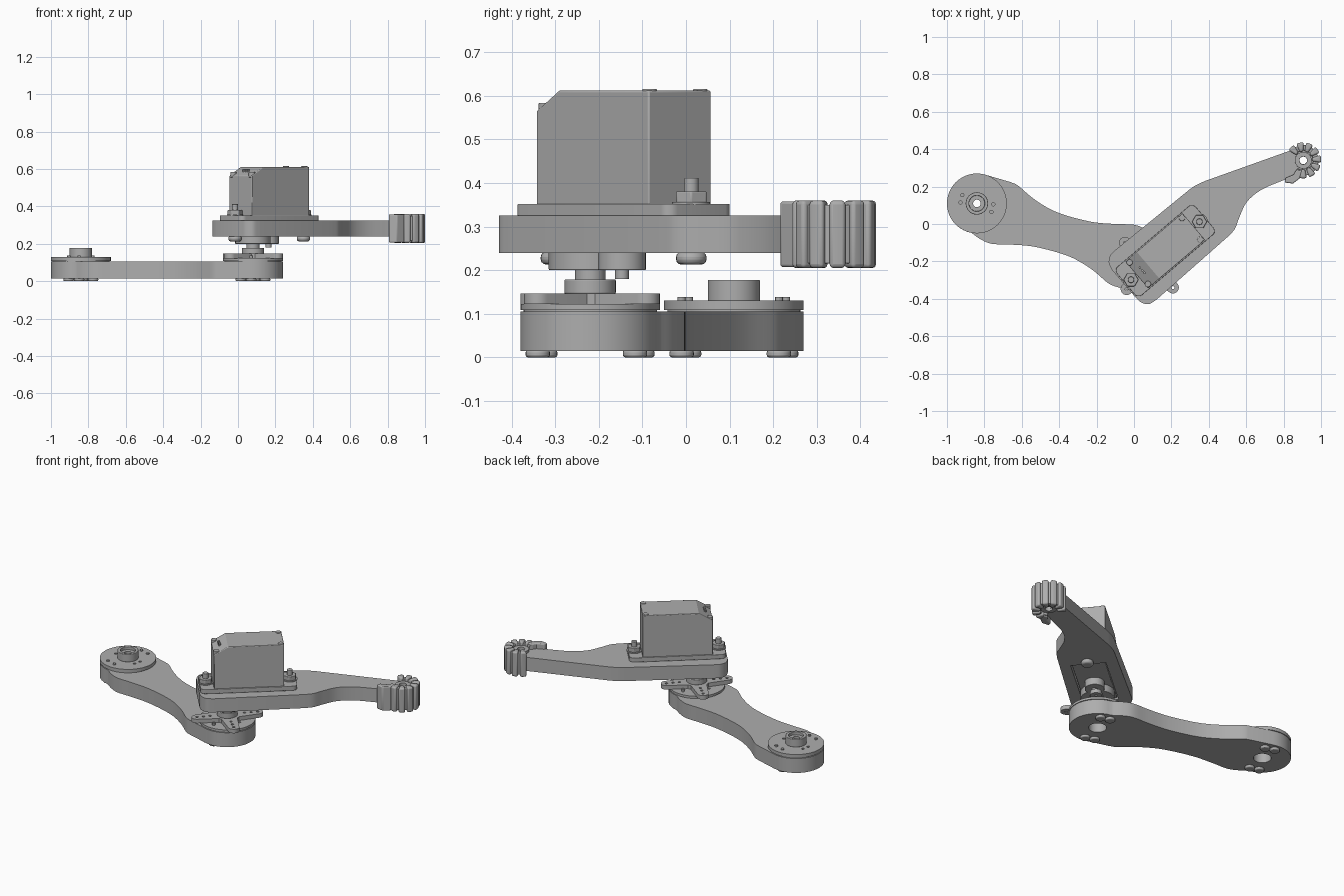
import bpy, bmesh
from math import sin, cos, pi, radians
from mathutils import Matrix, Vector

cube = bpy.data.objects.get("Cube")
if cube:
    bpy.data.objects.remove(cube, do_unlink=True)

grey = bpy.data.materials.new("plain grey")
grey.use_nodes = True
grey.diffuse_color = (0.42, 0.42, 0.42, 1)
for node in grey.node_tree.nodes:
    if node.type == 'BSDF_PRINCIPLED':
        node.inputs["Base Color"].default_value = grey.diffuse_color


def arc(c, r, a0, a1, n=24):
    """Points on an arc, angles in degrees."""
    angles = [radians(a0 + (a1 - a0) * i / n) for i in range(n + 1)]
    return [(c[0] + r * cos(a), c[1] + r * sin(a)) for a in angles]


def circle(c, r, n=32):
    return arc(c, r, 0, 360, n)[:-1]


def smooth(points, n=5):
    """Catmull-Rom curve through the points."""
    p = [Vector(q) for q in points]
    p = [p[0] * 2 - p[1]] + p + [p[-1] * 2 - p[-2]]
    out = []
    for a, b, c, d in zip(p, p[1:], p[2:], p[3:]):
        for i in range(n):
            t = i / n
            out.append(tuple(0.5 * (2 * b + (c - a) * t + (2 * a - 5 * b + 4 * c - d) * t * t
                                    + (3 * b - a - 3 * c + d) * t ** 3)))
    return out + [tuple(p[-2])]


def rounded_rect(a, b, r):
    pts = []
    for i, (sx, sy) in enumerate([(1, 1), (-1, 1), (-1, -1), (1, -1)]):
        pts += arc((sx * (a - r), sy * (b - r)), r, 90 * i, 90 * i + 90, 6)
    return pts


def plate(name, loops, z0, z1, bevel=0, matrix=Matrix()):
    """Extrude an outline (first loop) with holes (other loops) from z0 to z1."""
    curve = bpy.data.curves.new(name, 'CURVE')
    curve.dimensions = '2D'
    curve.fill_mode = 'BOTH'
    curve.extrude = (z1 - z0) / 2
    for loop in loops:
        spline = curve.splines.new('POLY')
        spline.points.add(len(loop) - 1)
        for point, (x, y) in zip(spline.points, loop):
            point.co = (x, y, 0, 1)
        spline.use_cyclic_u = True
    helper = bpy.data.objects.new(name + " helper", curve)
    bpy.context.collection.objects.link(helper)
    graph = bpy.context.evaluated_depsgraph_get()
    mesh = bpy.data.meshes.new_from_object(helper.evaluated_get(graph))
    bpy.data.objects.remove(helper, do_unlink=True)
    bm = bmesh.new()
    bm.from_mesh(mesh)
    bmesh.ops.remove_doubles(bm, verts=bm.verts, dist=1e-5)
    if bevel:
        bmesh.ops.dissolve_limit(bm, angle_limit=0.001, verts=bm.verts, edges=bm.edges)
    bmesh.ops.recalc_face_normals(bm, faces=bm.faces)
    bmesh.ops.transform(bm, matrix=matrix @ Matrix.Translation((0, 0, (z0 + z1) / 2)),
                        verts=bm.verts)
    bm.to_mesh(mesh)
    bm.free()
    mesh.materials.clear()
    mesh.materials.append(grey)
    obj = bpy.data.objects.new(name, mesh)
    bpy.context.collection.objects.link(obj)
    if bevel:
        mod = obj.modifiers.new("bevel", 'BEVEL')
        mod.width, mod.segments = bevel, 3
        mod.limit_method, mod.angle_limit = 'ANGLE', radians(40)
    bpy.ops.object.select_all(action='DESELECT')
    obj.select_set(True)
    bpy.context.view_layer.objects.active = obj
    bpy.ops.object.shade_smooth_by_angle(angle=radians(30))
    return obj


def around(c, offset):
    return (c[0] + offset[0], c[1] + offset[1])


# Lower arm: one half outline, turned half a circle for the other half
shoulder, elbow = (-0.84, 0.11), (0.08, -0.22)
edge = smooth([(0.11, -0.063), (0.06, -0.028), (0, -0.004), (-0.1, 0.0), (-0.235, 0.013),
               (-0.41, 0.062), (-0.53, 0.13), (-0.62, 0.205), (-0.66, 0.224)])
half = arc(elbow, 0.16, -108, 79) + edge[1:]
mid = (shoulder[0] + elbow[0], shoulder[1] + elbow[1])
outline = half + [(mid[0] - x, mid[1] - y) for x, y in half]
plate("lower_arm", [outline, circle(shoulder, 0.05), circle(elbow, 0.05)], 0.015, 0.105)

# Hub discs with their fastening screws
bolts = [(0.01, 0.12), (0.065, 0.103), (-0.01, -0.12), (-0.065, -0.103)]
pilots = [(0.088, -0.005), (0.078, -0.045), (-0.088, 0.005), (-0.078, 0.045)]
for label, c, top in (("shoulder", shoulder, 0.13), ("elbow", elbow, 0.123)):
    holes = [circle(around(c, p), 0.009, 8) for p in pilots]
    plate(label + "_spacer", [circle(c, 0.153, 48), circle(c, 0.02)] + holes, 0.104, 0.11)
    plate(label + "_disc", [circle(c, 0.16, 48), circle(c, 0.02)] + holes, 0.109, top)
    for p in bolts:
        plate(label + "_screw_head", [circle(around(c, p), 0.028, 20)], 0, 0.017, 0.006)
        plate(label + "_screw_tip", [circle(around(c, p), 0.009, 12)], 0.1, 0.138)
plate("shoulder_boss", [circle(shoulder, 0.06), circle(shoulder, 0.042)], 0.129, 0.178, 0.003)
plate("shoulder_boss_core", [circle(shoulder, 0.044), circle(shoulder, 0.02)], 0.129, 0.16)

# Four-armed horn below the servo
star, horn_holes = [], []
for k in range(4):
    a = 47 + 90 * k
    tip = arc(elbow, 0.175, a, a, 1)[0]
    star += arc(elbow, 0.075, a - 38, a - 38, 1)[:1] + arc(tip, 0.032, a - 85, a + 85, 12)
    star += arc(elbow, 0.075, a + 38, a + 38, 1)[:1]
    horn_holes += [circle(arc(elbow, r, a, a, 1)[0], 0.008, 10) for r in (0.1, 0.138, 0.176)]
plate("servo_horn", [star] + horn_holes, 0.122, 0.147)
plate("horn_boss", [circle(elbow, 0.059)], 0.146, 0.179, 0.003)
plate("output_shaft", [circle(elbow, 0.035)], 0.178, 0.205)

# Servo motor, turned about the vertical
centre, turn = (0.167, -0.143), radians(40.3)
place = Matrix.Translation((*centre, 0)) @ Matrix.Rotation(turn, 4, 'Z')


def on_servo(u, v):
    return tuple((place @ Vector((u, v, 0))).xy)


profile = [(-0.2, 0.245), (0.2, 0.245), (0.2, 0.612), (-0.12, 0.612), (-0.2, 0.565)]
plate("servo_body", [profile], -0.094, 0.094, 0.004, place @ Matrix.Rotation(pi / 2, 4, 'X'))
plate("servo_flange", [rounded_rect(0.276, 0.1, 0.028)], 0.325, 0.352, 0.002, place)
plate("gear_case", [circle(elbow, 0.095)], 0.2, 0.25, 0.003)
side_gear = (0.163, -0.147)
plate("side_gear_case", [circle(side_gear, 0.055)], 0.2, 0.25, 0.003)
plate("side_gear_pin", [circle(side_gear, 0.016, 16)], 0.18, 0.205)
for v in (-0.076, 0.076):
    plate("lid_screw", [circle(on_servo(0.182, v), 0.017, 16)], 0.59, 0.616, 0.003)
    plate("lid_screw", [circle(on_servo(-0.186, v), 0.017, 16)], 0.555, 0.584, 0.003)
for v in (-0.018, 0, 0.018):
    plate("cable_stub", [circle(on_servo(-0.162, v), 0.007, 10)], 0.56, 0.6)

# Bolts that hold the servo flange to the upper arm
for u in (-0.24, 0.24):
    c = on_servo(u, 0)
    plate("mount_bolt_head", [circle(c, 0.035, 24)], 0.213, 0.242, 0.012)
    plate("mount_washer", [circle(c, 0.044, 24)], 0.351, 0.356)
    plate("mount_nut", [circle(c, 0.04, 6)], 0.355, 0.381, 0.003)
    plate("mount_stud", [circle(c, 0.017, 16)], 0.24, 0.412, 0.003)

# Upper arm with a window for the servo
ankle = (0.905, 0.34)
upper = smooth([(0.503, -0.067), (0.54, -0.025), (0.565, 0.04), (0.605, 0.12),
                (0.685, 0.185), (0.813, 0.24)])
upper += arc(ankle, 0.075, -80, 105)
upper += smooth([(0.856, 0.4), (0.38, 0.23)], 1) + smooth([(0.35, 0.217), (0.322, 0.202), (0.295, 0.183)])
upper += smooth([(-0.095, -0.135), (-0.125, -0.165), (-0.135, -0.205), (-0.118, -0.245)])
upper += smooth([(0.01, -0.395), (0.04, -0.42), (0.08, -0.428), (0.12, -0.405)])
window = [on_servo(u, v) for u, v in ((-0.206, -0.1), (0.206, -0.1), (0.206, 0.1), (-0.206, 0.1))]
plate("upper_arm", [upper, window, circle(ankle, 0.02)], 0.24, 0.325)
plate("ankle_ring", [circle(ankle, 0.045), circle(ankle, 0.021)], 0.225, 0.34, 0.003)

# Ribbed foot wrapped round the end of the arm
band = arc(ankle, 0.082, -125, 140) + arc(ankle, 0.052, 140, -125)
plate("foot_band", [band], 0.215, 0.35, 0.004)
for k in range(8):
    a = -91 + 32 * k
    lobe = arc(ankle, 0.096, a - 12, a + 12, 4) + arc(ankle, 0.048, a + 11, a - 11, 1)
    plate("foot_rib", [lobe], 0.205, 0.36, 0.011)
heel = [(0.806, 0.222), (0.85, 0.216), (0.885, 0.243), (0.9, 0.285), (0.868, 0.29), (0.853, 0.264), (0.81, 0.246)]
plate("foot_heel", [heel], 0.207, 0.358, 0.006)
